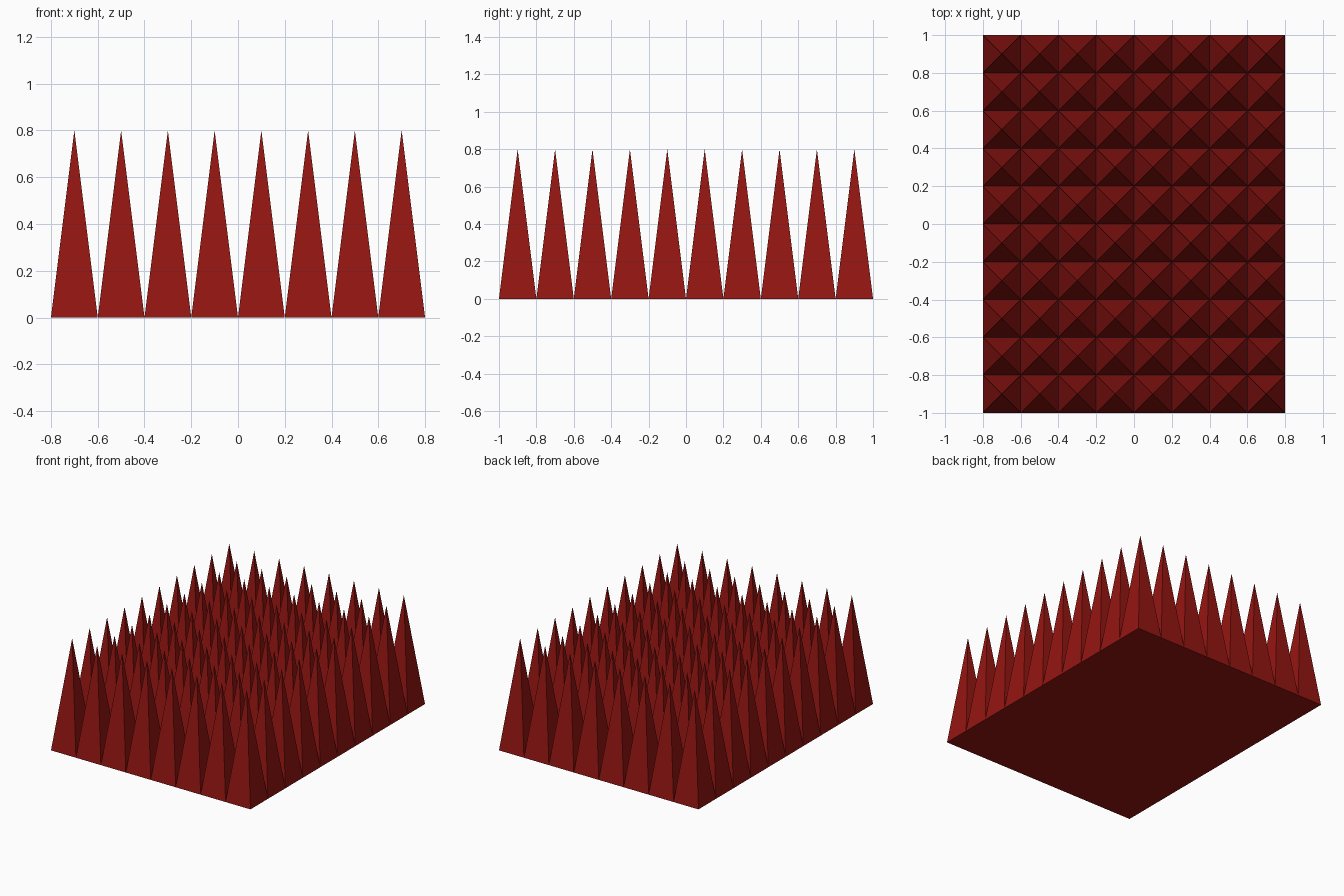
import bpy, bmesh

if "Cube" in bpy.data.objects:
    bpy.data.objects.remove(bpy.data.objects["Cube"])

COLS, ROWS, CELL, HEIGHT = 8, 10, 0.2, 0.8

red = bpy.data.materials.new("dark_red")
red.diffuse_color = (0.3, 0.008, 0.006, 1)
red.use_nodes = True
red.node_tree.nodes["Principled BSDF"].inputs["Base Color"].default_value = red.diffuse_color

# Grid of square cells, each poked up into a sharp pyramid
bm = bmesh.new()
bmesh.ops.create_grid(bm, x_segments=COLS, y_segments=ROWS, size=1)
bmesh.ops.scale(bm, vec=(COLS * CELL / 2, ROWS * CELL / 2, 1), verts=bm.verts)
poked = bmesh.ops.poke(bm, faces=bm.faces[:])
for apex in poked["verts"]:
    apex.co.z = HEIGHT

# Flat underside closing the rim
rim = [e for e in bm.edges if e.is_boundary]
bmesh.ops.contextual_create(bm, geom=rim)
bmesh.ops.recalc_face_normals(bm, faces=bm.faces)

mesh = bpy.data.meshes.new("spike_bed")
bm.to_mesh(mesh)
bm.free()
mesh.materials.append(red)
spikes = bpy.data.objects.new("spike_bed", mesh)
bpy.context.collection.objects.link(spikes)
